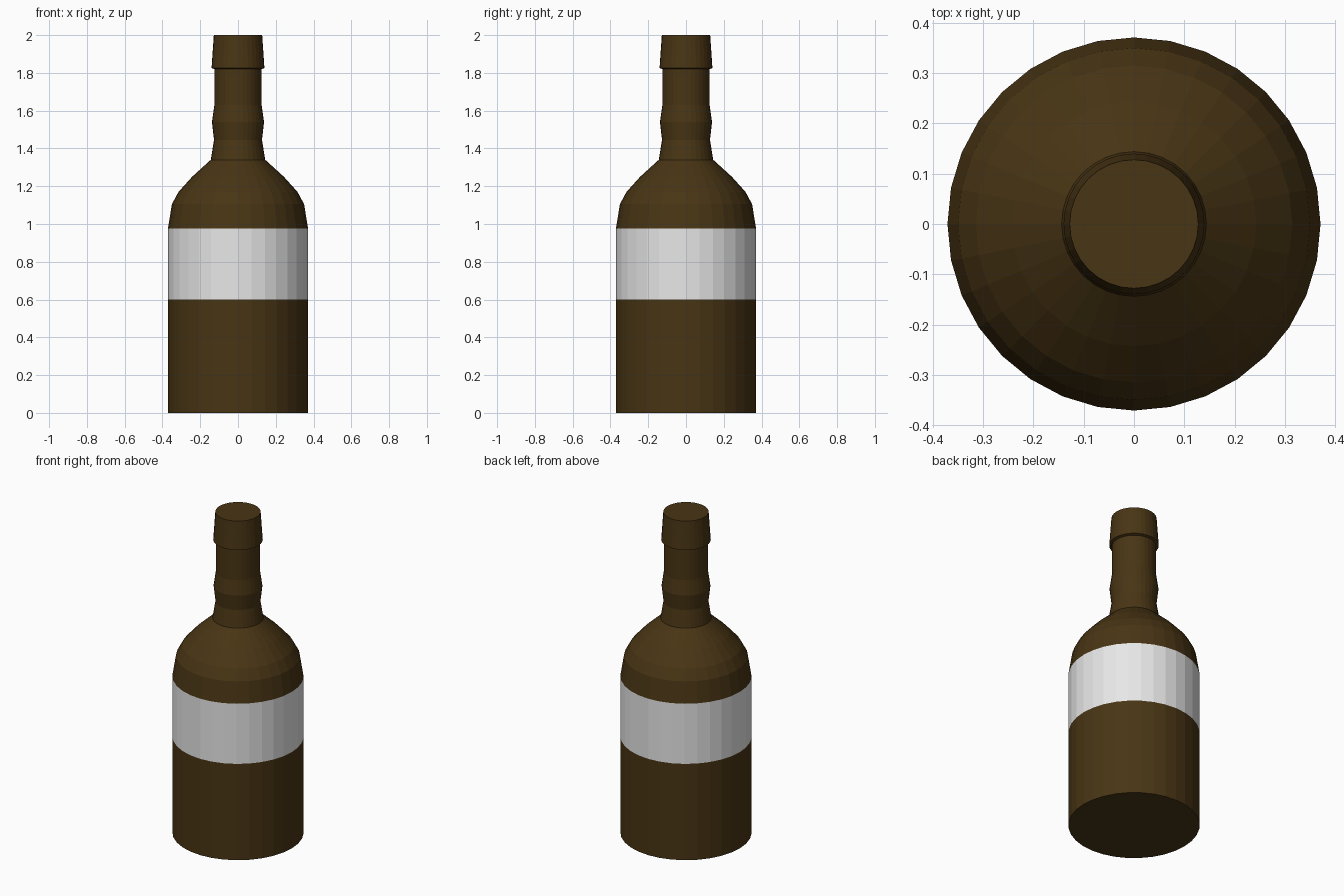
import bpy
import bmesh
from math import sin, cos, pi

cube = bpy.data.objects.get("Cube")
if cube:
    bpy.data.objects.remove(cube, do_unlink=True)

SIDES = 32


def make_material(name, colour):
    mat = bpy.data.materials.new(name)
    mat.use_nodes = True
    mat.diffuse_color = colour
    mat.node_tree.nodes["Principled BSDF"].inputs["Base Color"].default_value = colour
    return mat


brown = make_material("brown glass", (0.065, 0.035, 0.007, 1))
white = make_material("white label", (0.8, 0.8, 0.8, 1))


def lathe(name, profile, materials):
    """Turn a (radius, height) profile into a closed, flat-faced solid."""
    bm = bmesh.new()
    rings = [[bm.verts.new((r * sin(2 * pi * i / SIDES), -r * cos(2 * pi * i / SIDES), z))
              for i in range(SIDES)] for r, z in profile]
    for low, high in zip(rings, rings[1:]):
        for i in range(SIDES):
            j = (i + 1) % SIDES
            bm.faces.new((low[i], low[j], high[j], high[i]))
    bm.faces.new(rings[0][::-1])
    bm.faces.new(rings[-1])
    mesh = bpy.data.meshes.new(name)
    bm.to_mesh(mesh)
    bm.free()
    for mat in materials:
        mesh.materials.append(mat)
    obj = bpy.data.objects.new(name, mesh)
    bpy.context.collection.objects.link(obj)
    return obj


# Bottle: straight body, rounded shoulder, bulged neck, flared lip
LABEL_LOW, LABEL_HIGH = 0.6, 0.975
bottle = lathe("bottle", [
    (0.371, 0), (0.371, LABEL_LOW), (0.371, LABEL_HIGH),
    (0.35, 1.105), (0.315, 1.17), (0.243, 1.25), (0.144, 1.34),
    (0.127, 1.445), (0.138, 1.54), (0.125, 1.63), (0.125, 1.82),
    (0.14, 1.825), (0.128, 2.0),
], [brown, white])

# Label band round the body
for face in bottle.data.polygons:
    if LABEL_LOW < face.center.z < LABEL_HIGH and abs(face.normal.z) < 0.01:
        face.material_index = 1
